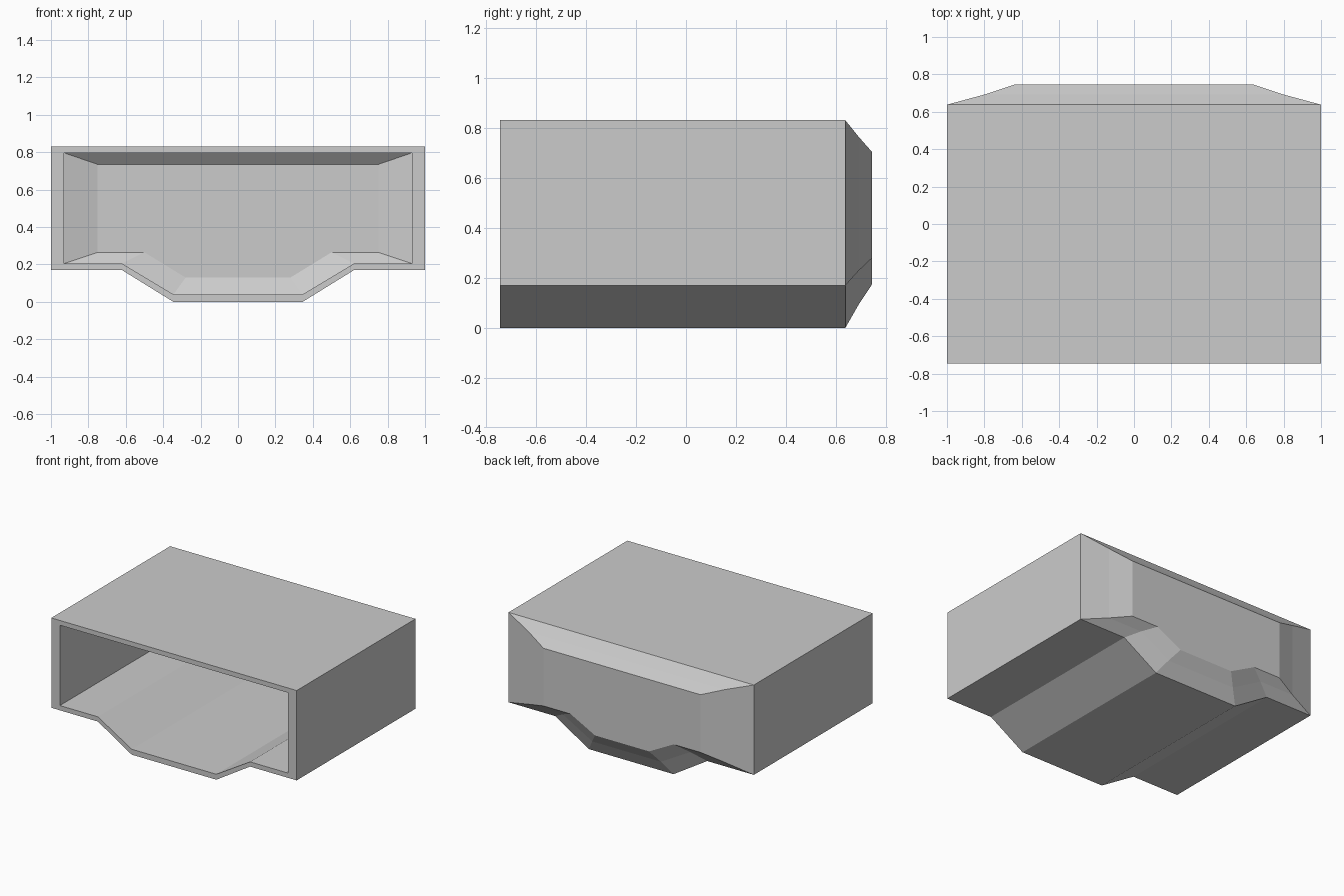
import bpy
import bmesh

cube = bpy.data.objects.get("Cube")
if cube:
    bpy.data.objects.remove(cube, do_unlink=True)

# Single plain grey
grey = bpy.data.materials.new("light grey")
grey.use_nodes = True
colour = (0.6, 0.6, 0.6, 1.0)
grey.diffuse_color = colour
grey.node_tree.nodes["Principled BSDF"].inputs["Base Color"].default_value = colour

bm = bmesh.new()


def section(y, side, top, shoulder_x, shoulder_z, keel_x, keel_z):
    """Mirrored eight-point cross-section with a dropped centre channel."""
    half = [(side, top), (side, shoulder_z), (shoulder_x, shoulder_z), (keel_x, keel_z)]
    outline = half + [(-x, z) for x, z in reversed(half)]
    return [bm.verts.new((x, y, z)) for x, z in outline]


# Walk from the outer back, forward round the rim, then into the cavity
rings = [
    section(0.745, 0.64, 0.705, 0.42, 0.28, 0.22, 0.175),
    section(0.692, 0.80, 0.765, 0.52, 0.23, 0.28, 0.095),
    section(0.638, 1.00, 0.832, 0.62, 0.17, 0.345, 0.0),
    section(-0.745, 1.00, 0.832, 0.62, 0.17, 0.345, 0.0),
    section(-0.745, 0.93, 0.797, 0.62, 0.205, 0.345, 0.04),
    section(0.638, 0.93, 0.797, 0.62, 0.205, 0.345, 0.04),
    section(0.692, 0.75, 0.735, 0.50, 0.265, 0.28, 0.13),
]

# Skin between neighbouring sections
for a, b in zip(rings, rings[1:]):
    for i in range(len(a)):
        j = (i + 1) % len(a)
        bm.faces.new((a[i], a[j], b[j], b[i]))

# Outer and inner back walls
bm.faces.new(rings[0])
bm.faces.new(rings[-1])
bmesh.ops.recalc_face_normals(bm, faces=bm.faces)

mesh = bpy.data.meshes.new("open_housing")
bm.to_mesh(mesh)
bm.free()
mesh.materials.append(grey)
housing = bpy.data.objects.new("open_housing", mesh)
bpy.context.collection.objects.link(housing)
